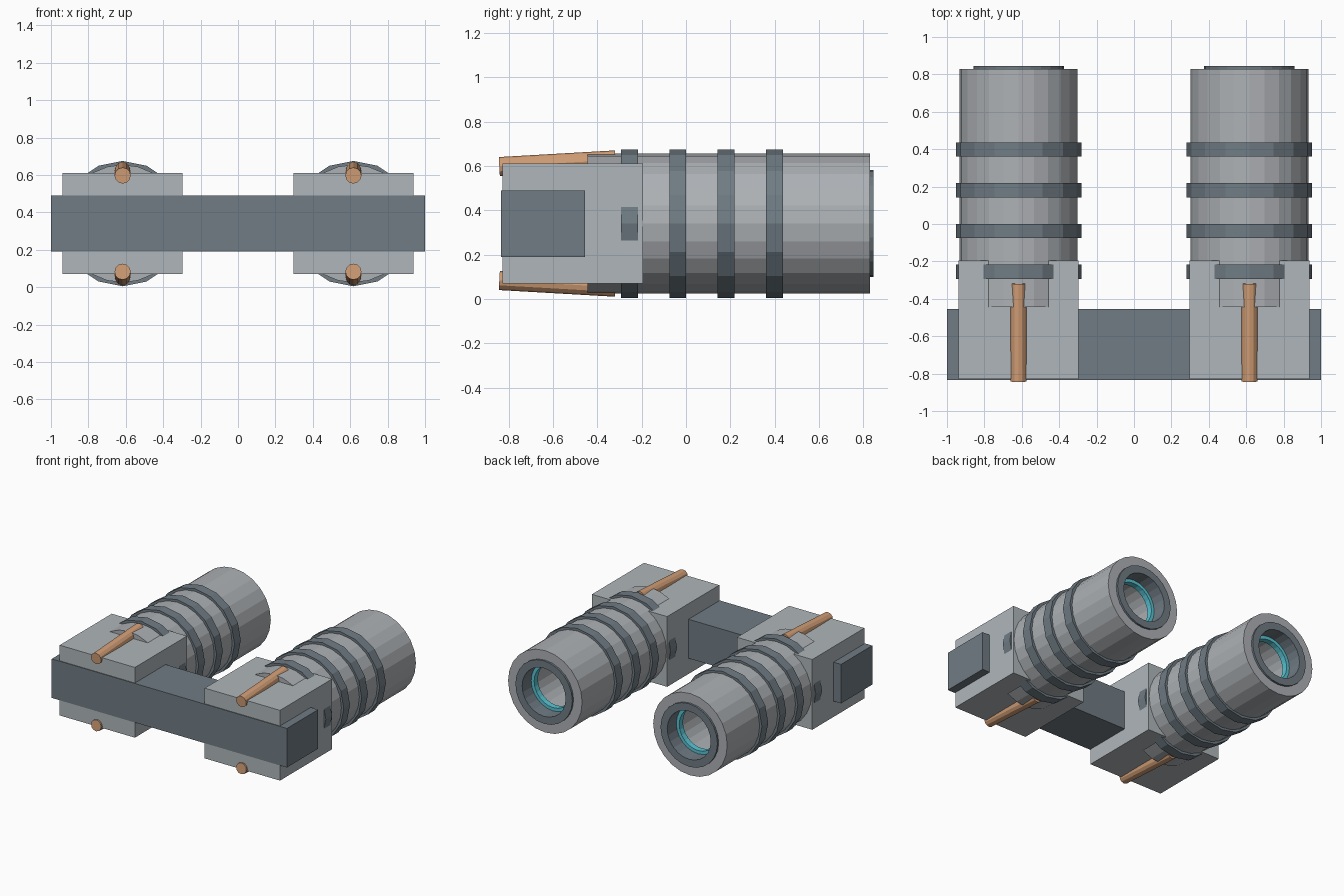
import bpy
import math
from mathutils import Matrix, Vector

cube = bpy.data.objects.get("Cube")
if cube:
    bpy.data.objects.remove(cube, do_unlink=True)

AXIS_X, AXIS_Z = 0.617, 0.34


def material(name, rgb):
    mat = bpy.data.materials.new(name)
    mat.use_nodes = True
    color = (*rgb, 1.0)
    mat.diffuse_color = color
    mat.node_tree.nodes["Principled BSDF"].inputs["Base Color"].default_value = color
    return mat


casing = material("light grey casing", (0.43, 0.47, 0.49))
barrel_grey = material("barrel grey", (0.42, 0.44, 0.46))
dark = material("dark slate", (0.16, 0.20, 0.23))
copper = material("copper", (0.64, 0.34, 0.18))
teal = material("teal", (0.10, 0.55, 0.65))


def add_object(name, verts, faces, mat):
    mesh = bpy.data.meshes.new(name)
    mesh.from_pydata(verts, [], faces)
    mesh.materials.append(mat)
    obj = bpy.data.objects.new(name, mesh)
    bpy.context.collection.objects.link(obj)
    return obj


def box(name, x, y, z, mat):
    """Box spanning the (low, high) range on each axis."""
    verts = [(a, b, c) for a in x for b in y for c in z]
    faces = [(0, 1, 3, 2), (4, 6, 7, 5), (0, 4, 5, 1),
             (2, 3, 7, 6), (0, 2, 6, 4), (1, 5, 7, 3)]
    return add_object(name, verts, faces, mat)


def lathe(name, x, profile, sides, mat, closed=False):
    """Turn (radius, y) points around the barrel axis; cap open profiles."""
    verts, faces = [], []
    for radius, y in profile:
        for i in range(sides):
            a = math.tau * i / sides
            verts.append((x + radius * math.cos(a), y, AXIS_Z + radius * math.sin(a)))
    rows = len(profile)
    for r in range(rows if closed else rows - 1):
        low, high = r * sides, (r + 1) % rows * sides
        for i in range(sides):
            j = (i + 1) % sides
            faces.append((low + i, high + i, high + j, low + j))
    if not closed:
        faces.append(tuple(range(sides)))
        faces.append(tuple(reversed(range((rows - 1) * sides, rows * sides))))
    return add_object(name, verts, faces, mat)


def band(name, x, inner, outer, y0, y1, sides, mat):
    profile = [(outer, y0), (outer, y1), (inner, y1), (inner, y0)]
    return lathe(name, x, profile, sides, mat, closed=True)


def rod(name, start, end, radius, mat):
    start, end = Vector(start), Vector(end)
    along = end - start
    bpy.ops.mesh.primitive_cylinder_add(vertices=12, radius=radius, depth=along.length)
    obj = bpy.context.object
    obj.name = name
    turn = along.to_track_quat("Z", "Y").to_matrix().to_4x4()
    obj.data.transform(Matrix.Translation((start + end) / 2) @ turn)
    obj.location = (0, 0, 0)
    obj.data.materials.append(mat)
    return obj


# Crossbar joining both housings
box("crossbar", (-1, 1), (-0.834, -0.455), (0.19, 0.49), dark)

for side, sign in (("left", 1), ("right", -1)):
    x = sign * AXIS_X

    # Square housing
    box(f"{side}_housing", (x - 0.32, x + 0.32), (-0.828, -0.195), (0.07, 0.61), casing)

    # Hollow barrel with a floor deep inside the bore
    lathe(f"{side}_barrel", x,
          [(0.315, -0.445), (0.315, 0.83), (0.2, 0.83), (0.2, 0.4)], 24, barrel_grey)

    # Raised ribs
    for n in range(4):
        y = -0.255 + 0.218 * n
        band(f"{side}_rib_{n + 1}", x, 0.3, 0.335, y - 0.038, y + 0.038, 16, dark)

    # Muzzle collar and the glowing ring recessed in it
    band(f"{side}_muzzle_collar", x, 0.185, 0.242, 0.73, 0.845, 24, dark)
    band(f"{side}_inner_ring", x, 0.16, 0.2, 0.69, 0.735, 24, teal)

    # Slanted rods above and below
    for place, up in (("upper", 1), ("lower", -1)):
        rod(f"{side}_{place}_rod", (x, -0.842, AXIS_Z + up * 0.257),
            (x, -0.318, AXIS_Z + up * 0.287), 0.043, copper)
